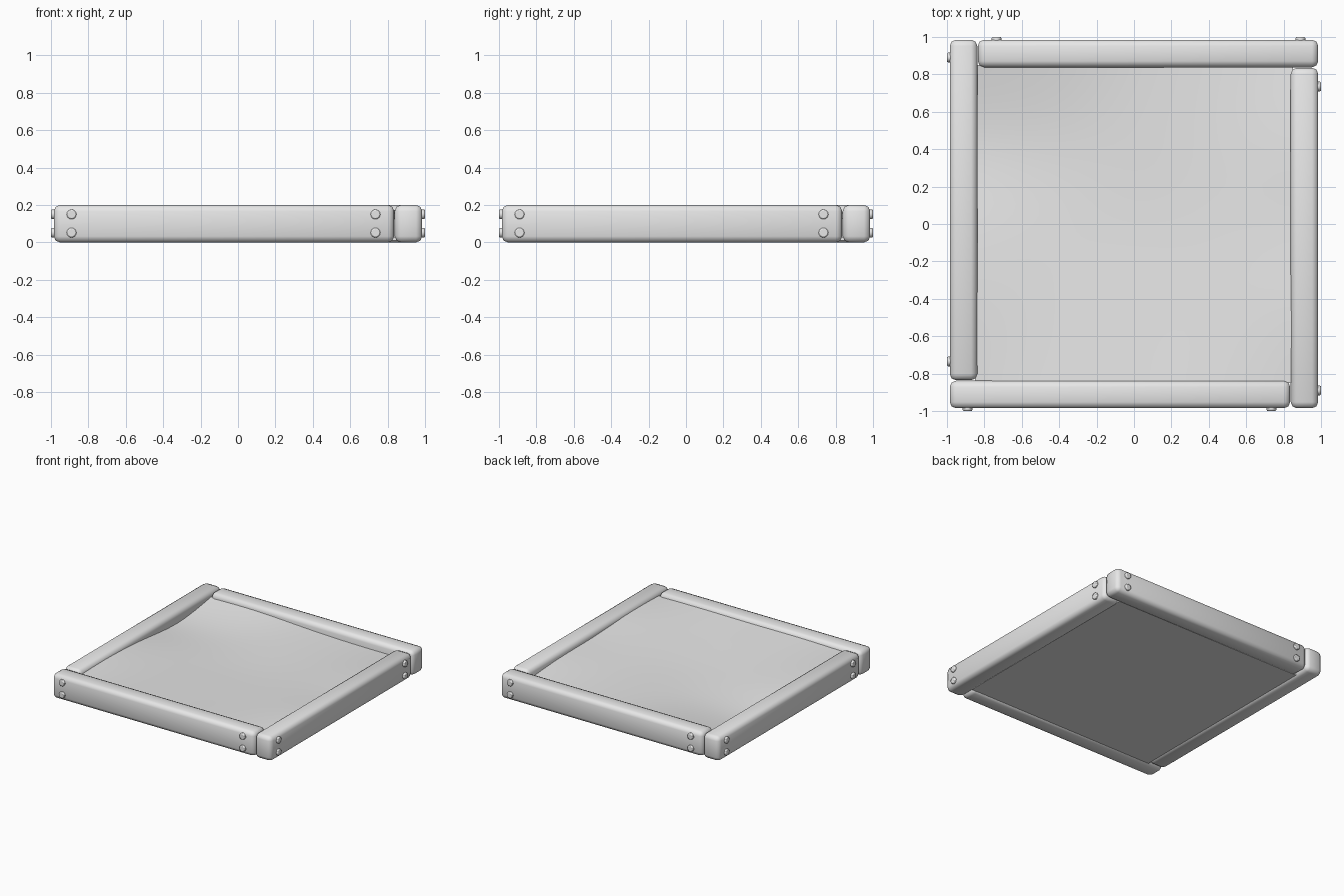
import bpy
import math
from mathutils import Matrix

cube = bpy.data.objects.get("Cube")
if cube:
    bpy.data.objects.remove(cube, do_unlink=True)

# One plain grey for everything
grey = bpy.data.materials.new("light_grey")
grey.use_nodes = True
grey.diffuse_color = (0.8, 0.8, 0.8, 1)
grey.node_tree.nodes["Principled BSDF"].inputs["Base Color"].default_value = (0.8, 0.8, 0.8, 1)


def finish(name, turn=0.0):
    """Name and colour the active object, then turn it about the centre."""
    ob = bpy.context.object
    ob.name = name
    ob.data.materials.append(grey)
    bpy.context.view_layer.update()
    ob.matrix_world = Matrix.Rotation(turn, 4, "Z") @ ob.matrix_world
    return ob


def box(name, lo, hi, turn=0.0):
    centre = [(a + b) / 2 for a, b in zip(lo, hi)]
    bpy.ops.mesh.primitive_cube_add(size=1, location=centre)
    bpy.context.object.scale = [b - a for a, b in zip(lo, hi)]
    bpy.ops.object.transform_apply(location=False, rotation=False, scale=True)
    return finish(name, turn)


def bevel(ob, width, segments):
    mod = ob.modifiers.new("rounded_edges", "BEVEL")
    mod.width = width
    mod.segments = segments


# Four beams in a pinwheel, each with a pair of bolts at both ends
for i, side in enumerate(("front", "left", "back", "right")):
    turn = i * math.pi / 2
    beam = box(f"{side}_beam", (-0.985, -0.985, 0), (0.835, -0.838, 0.2), turn)
    bevel(beam, 0.033, 2)
    bpy.ops.object.shade_smooth()
    for x in (-0.89, 0.735):
        for z in (0.052, 0.15):
            bpy.ops.mesh.primitive_cylinder_add(
                vertices=16, radius=0.026, depth=0.03,
                location=(x, -0.985, z), rotation=(math.pi / 2, 0, 0))
            bolt = finish(f"{side}_bolt", turn)
            bevel(bolt, 0.007, 2)
            bpy.ops.object.shade_smooth_by_angle(angle=math.radians(50))

# Flat floor under the sand
box("floor_panel", (-0.85, -0.85, 0.01), (0.85, 0.85, 0.03))

# Uneven sand: coarse heights (front row first) smoothed by subdivision
heights = (
    (0.165, 0.175, 0.17, 0.175, 0.17),
    (0.175, 0.15, 0.15, 0.15, 0.18),
    (0.15, 0.13, 0.125, 0.14, 0.15),
    (0.09, 0.11, 0.14, 0.13, 0.16),
    (0.16, 0.17, 0.14, 0.125, 0.125),
)
bpy.ops.mesh.primitive_grid_add(x_subdivisions=4, y_subdivisions=4, size=1.7)
sand = finish("sand_surface")
for v in sand.data.vertices:
    col = round((v.co.x + 0.85) / 0.425)
    row = round((v.co.y + 0.85) / 0.425)
    v.co.z = heights[row][col]
sub = sand.modifiers.new("smooth_dunes", "SUBSURF")
sub.levels = sub.render_levels = 3
sub.boundary_smooth = "PRESERVE_CORNERS"
bpy.ops.object.shade_smooth()
